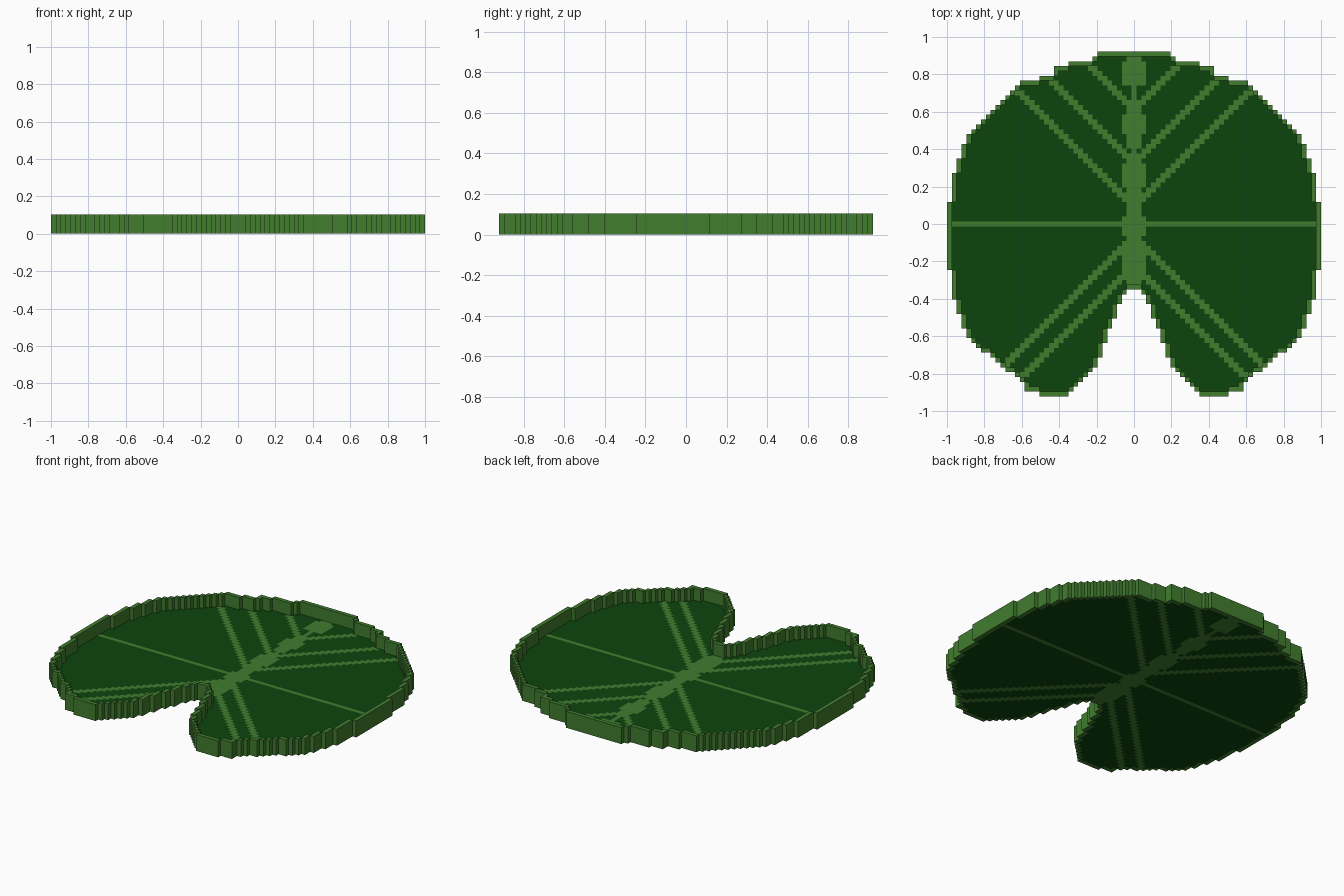
import bpy
import bmesh

cube = bpy.data.objects.get("Cube")
if cube:
    bpy.data.objects.remove(cube, do_unlink=True)

CELL = 2 / 77          # width of one block
RIM_HEIGHT = 4         # in blocks
HALF = 38              # outermost column on either side


def make_material(name, rgb):
    mat = bpy.data.materials.new(name)
    mat.use_nodes = True
    color = (*rgb, 1.0)
    mat.diffuse_color = color
    mat.node_tree.nodes["Principled BSDF"].inputs["Base Color"].default_value = color
    return mat


dark_green = make_material("dark leaf green", (0.004, 0.06, 0.004))
light_green = make_material("light vein green", (0.053, 0.205, 0.028))


# Leaf outline: last row of each column, given as (last column, row) steps
def step(steps, x):
    return next(row for last, row in steps if x <= last)


BACK = [(7, 35), (8, 34), (13, 33), (16, 32), (19, 30), (22, 29)]
BACK_SIDE = [(34, 18), (35, 16), (36, 13), (37, 10), (38, 4)]
NOTCH = [(1, 13), (2, 14), (3, 16), (4, 19), (5, 21), (6, 24), (7, 27),
         (8, 29), (9, 30), (10, 31), (11, 32), (12, 33), (13, 34)]
LOBE = [(19, 35), (22, 34)]
FRONT_SIDE = [(34, 23), (35, 21), (36, 18), (37, 15), (38, 9)]


def back_row(x):
    if 23 <= x <= 33:
        return 52 - x
    return step(BACK + BACK_SIDE, x)


def front_row(x):
    if 23 <= x <= 33:
        return -round(32 - (x - 23) * 0.8)
    return -step(NOTCH + LOBE + FRONT_SIDE, x)


leaf = {(x, y) for x in range(-HALF, HALF + 1)
        for y in range(front_row(abs(x)), back_row(abs(x)) + 1)}


def neighbours(cell):
    x, y = cell
    return [(x + 1, y), (x, y + 1), (x - 1, y), (x, y - 1)]


rim = {c for c in leaf if any(n not in leaf for n in neighbours(c))}
floor = leaf - rim

# Swellings along the middle vein: (first row, last row, half width)
SWELLINGS = [(29, 33, 2), (34, 34, 1), (23, 25, 1), (19, 22, 2), (16, 18, 1),
             (8, 12, 2), (5, 7, 1), (2, 3, 1), (-2, 1, 2), (-3, -3, 1),
             (-9, -5, 2), (-12, -10, 1)]
BACK_VEINS = {3, 4, 12, 13, 23, 24}
FRONT_VEINS = {-2, -3, -8, -9}


def is_vein(cell):
    x, y = abs(cell[0]), cell[1]
    if x == 0 or y == 0:
        return True
    if y - x in BACK_VEINS and y > 0:
        return True
    if y + x in FRONT_VEINS and y < 0:
        return True
    return any(lo <= y <= hi and x <= w for lo, hi, w in SWELLINGS)


def build_blocks(name, cells, height, materials, pick=lambda c: 0):
    """Extrude grid cells to a height, with walls only on open sides."""
    bm = bmesh.new()
    verts = {}

    def vert(i, j, k):
        if (i, j, k) not in verts:
            verts[i, j, k] = bm.verts.new(((i - 0.5) * CELL, (j - 0.5) * CELL, k * CELL))
        return verts[i, j, k]

    for cell in sorted(cells):
        x, y = cell
        corners = [(x + 1, y), (x + 1, y + 1), (x, y + 1), (x, y)]
        faces = [[vert(*p, height) for p in corners],
                 [vert(*p, 0) for p in reversed(corners)]]
        for n, side in enumerate(neighbours(cell)):
            if side not in cells:
                a, b = corners[n], corners[(n + 1) % 4]
                faces.append([vert(*a, 0), vert(*b, 0), vert(*b, height), vert(*a, height)])
        for f in faces:
            bm.faces.new(f).material_index = pick(cell)

    mesh = bpy.data.meshes.new(name)
    bm.to_mesh(mesh)
    bm.free()
    for mat in materials:
        mesh.materials.append(mat)
    obj = bpy.data.objects.new(name, mesh)
    bpy.context.collection.objects.link(obj)
    return obj


# Thin leaf floor with veins, and the raised rim around it
build_blocks("leaf_floor", floor, 1, [dark_green, light_green],
             lambda c: int(is_vein(c)))
build_blocks("leaf_rim", rim, RIM_HEIGHT, [light_green])
